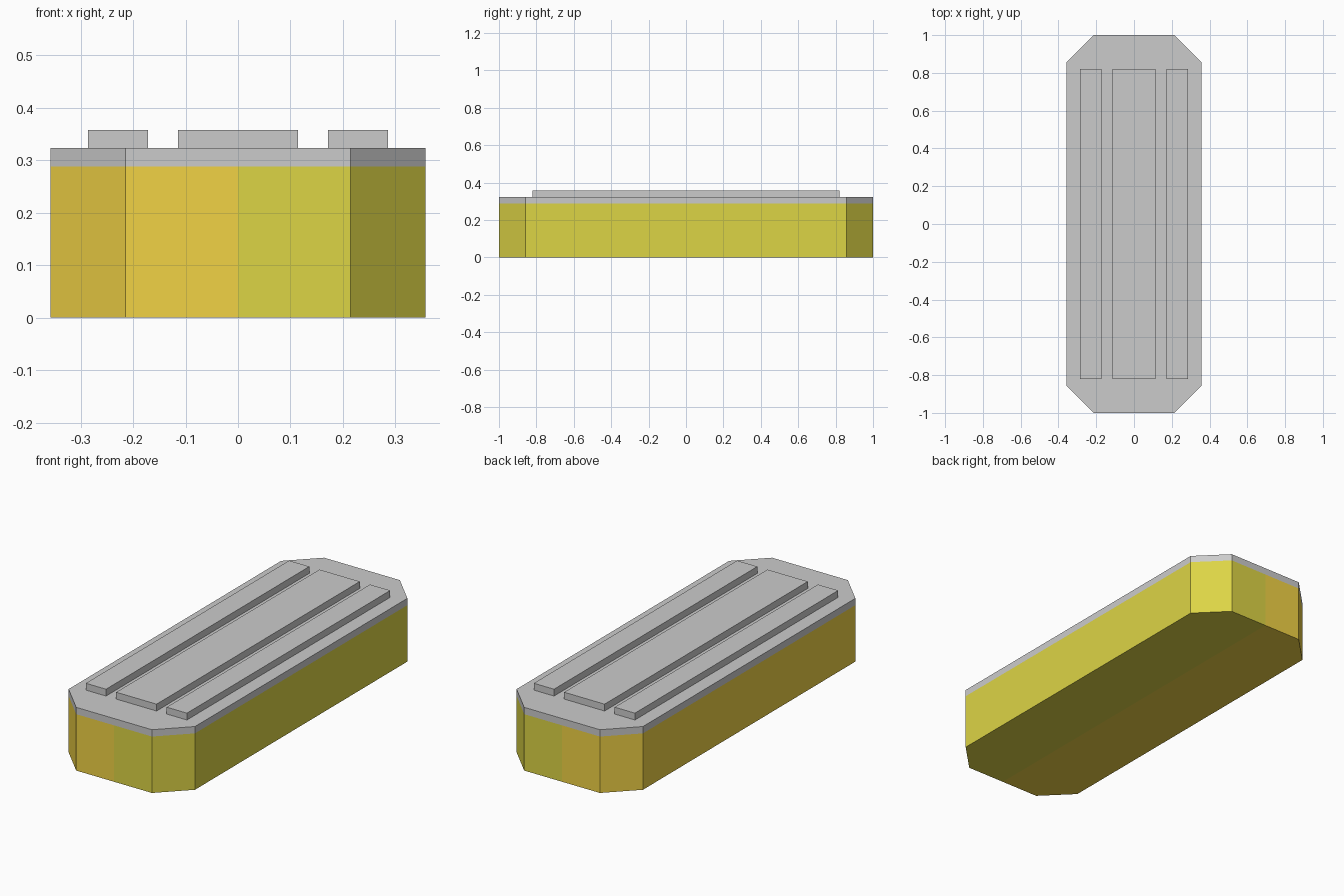
import bpy, bmesh

if "Cube" in bpy.data.objects:
    bpy.data.objects.remove(bpy.data.objects["Cube"])

HALF_X, HALF_Y, CUT = 0.357, 1.0, 0.143
BODY_TOP, RIM_TOP, RIB_TOP = 0.288, 0.323, 0.358


def material(name, r, g, b):
    mat = bpy.data.materials.new(name)
    mat.diffuse_color = (r, g, b, 1)
    mat.use_nodes = True
    mat.node_tree.nodes["Principled BSDF"].inputs["Base Color"].default_value = mat.diffuse_color
    return mat


def new_object(name, bm, mats):
    bmesh.ops.recalc_face_normals(bm, faces=bm.faces)
    mesh = bpy.data.meshes.new(name)
    bm.to_mesh(mesh)
    bm.free()
    for mat in mats:
        mesh.materials.append(mat)
    obj = bpy.data.objects.new(name, mesh)
    bpy.context.collection.objects.link(obj)
    return obj


def split(bm, point, normal):
    bmesh.ops.bisect_plane(bm, geom=bm.verts[:] + bm.edges[:] + bm.faces[:],
                           plane_co=point, plane_no=normal)


orange = material("orange", 0.88, 0.65, 0.06)
yellow = material("yellow", 0.72, 0.66, 0.06)
dark_grey = material("dark_grey", 0.56, 0.56, 0.56)
light_grey = material("light_grey", 0.70, 0.70, 0.70)

# Casing: octagonal prism, split into two coloured halves and a grey rim
quarter = [(HALF_X, HALF_Y - CUT), (HALF_X - CUT, HALF_Y)]
side = quarter + [(-x, y) for x, y in reversed(quarter)]
outline = side + [(-x, -y) for x, y in side]
bm = bmesh.new()
base = bm.faces.new([bm.verts.new((x, y, 0)) for x, y in outline])
top = bmesh.ops.extrude_face_region(bm, geom=[base], use_keep_orig=True)["geom"]
bmesh.ops.translate(bm, vec=(0, 0, RIM_TOP),
                    verts=[v for v in top if isinstance(v, bmesh.types.BMVert)])
split(bm, (0, 0, BODY_TOP), (0, 0, 1))
split(bm, (0, 0, 0), (1, 0, 0))
for face in bm.faces:
    centre = face.calc_center_median()
    face.material_index = 2 if centre.z > BODY_TOP else int(centre.x > 0)
new_object("casing", bm, [orange, yellow, dark_grey])

# Raised ribs along the top
for name, x, width in (("left_rib", -0.2285, 0.114),
                       ("centre_rib", 0, 0.228),
                       ("right_rib", 0.2285, 0.114)):
    bm = bmesh.new()
    bmesh.ops.create_cube(bm, size=1)
    bmesh.ops.scale(bm, vec=(width, 1.64, RIB_TOP - RIM_TOP), verts=bm.verts)
    rib = new_object(name, bm, [light_grey])
    rib.location = (x, 0, (RIM_TOP + RIB_TOP) / 2)
